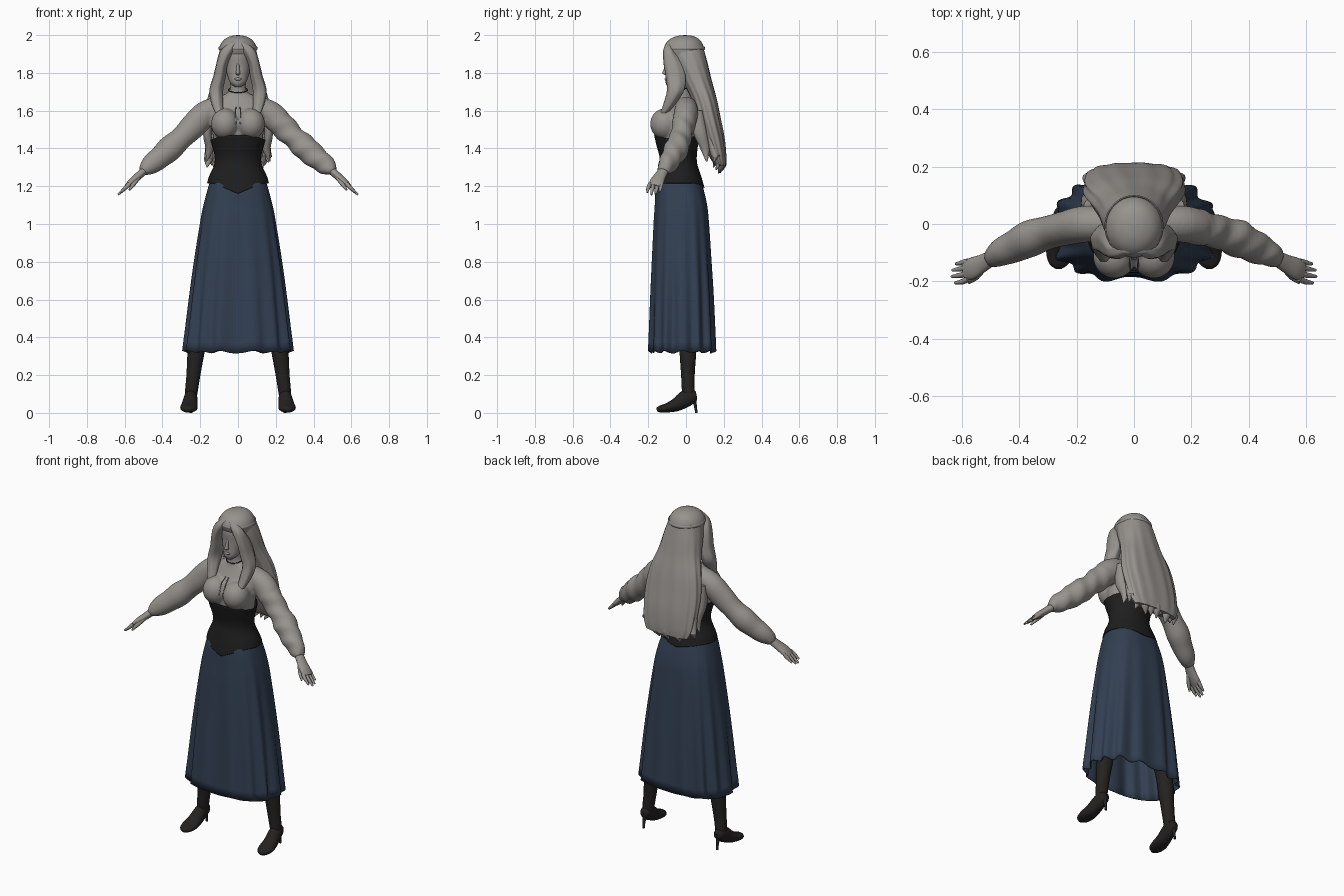
import bpy, bmesh, math, random
from mathutils import Vector

random.seed(4)
cube = bpy.data.objects.get("Cube")
if cube:
    bpy.data.objects.remove(cube, do_unlink=True)


def material(name, r, g, b):
    mat = bpy.data.materials.new(name)
    mat.use_nodes = True
    mat.diffuse_color = (r, g, b, 1)
    node = mat.node_tree.nodes["Principled BSDF"]
    node.inputs["Base Color"].default_value = (r, g, b, 1)
    node.inputs["Roughness"].default_value = .8
    return mat


grey = material("warm grey", .31, .29, .27)
navy = material("navy cloth", .032, .05, .085)
black = material("corset black", .013, .013, .013)
leather = material("boot leather", .017, .016, .015)


def smooth_rows(rows, steps):
    """Interpolate the rows with a Catmull-Rom spline."""
    rows = [Vector(r) for r in rows]
    out = []
    for i in range(len(rows) - 1):
        p, q = rows[i], rows[i + 1]
        before, after = rows[max(i - 1, 0)], rows[min(i + 2, len(rows) - 1)]
        m, k = (q - before) / 2, (after - p) / 2
        for s in range(steps):
            t = s / steps
            out.append(p + m * t + (3 * (q - p) - 2 * m - k) * t ** 2
                       + (2 * (p - q) + m + k) * t ** 3)
    return out + [rows[-1]]


def power(v, p):
    return math.copysign(abs(v) ** (2 / p), v)


def loft(bm, rows, ref=None, n=32, p=2, warp=None, steps=4, caps=True):
    """Skin rings (x, y, z, radius, radius); level rings unless ref is given."""
    rows = smooth_rows(rows, steps)
    centres = [Vector(r[:3]) for r in rows]
    rings = []
    for i, row in enumerate(rows):
        u, v = Vector((1, 0, 0)), Vector((0, 1, 0))
        if ref:
            t = (centres[min(i + 1, len(rows) - 1)] - centres[max(i - 1, 0)]).normalized()
            u = (Vector(ref) - t * t.dot(Vector(ref))).normalized()
            v = t.cross(u)
        ring = []
        for j in range(n):
            ang = math.tau * j / n
            off = u * row[3] * power(math.cos(ang), p) + v * row[4] * power(math.sin(ang), p)
            pos = centres[i] + off
            ring.append(bm.verts.new(warp(pos, centres[i], ang) if warp else pos))
        rings.append(ring)
    for a, b in zip(rings, rings[1:]):
        for j in range(n):
            k = (j + 1) % n
            bm.faces.new((a[j], a[k], b[k], b[j]))
    if caps:
        bm.faces.new(rings[0])
        bm.faces.new(rings[-1])


def ball(bm, centre, size):
    made = bmesh.ops.create_uvsphere(bm, u_segments=24, v_segments=16, radius=1)
    for v in made["verts"]:
        v.co = Vector(centre) + v.co * Vector(size)


def finish(bm, name, mat, mirror=False):
    bmesh.ops.recalc_face_normals(bm, faces=bm.faces)
    me = bpy.data.meshes.new(name)
    bm.to_mesh(me)
    bm.free()
    for poly in me.polygons:
        poly.use_smooth = True
    me.set_sharp_from_angle(angle=1.1)
    me.materials.append(mat)
    ob = bpy.data.objects.new(name, me)
    bpy.context.collection.objects.link(ob)
    if mirror:
        ob.modifiers.new("Mirror", "MIRROR").use_mirror_merge = False
    return ob


# Blouse, neck and puffed sleeves, blended into one skin
def wrinkle(pos, centre, ang):
    if centre.x > .22:
        return centre + (pos - centre) * (1 + .06 * math.sin(centre.x * 90 + 2 * ang))
    return pos


bm = bmesh.new()
loft(bm, [(0, -.045, 1.42, .125, .095), (0, -.045, 1.5, .138, .095), (0, -.035, 1.58, .142, .085),
          (0, -.02, 1.64, .13, .068), (0, -.018, 1.68, .085, .052),
          (0, -.025, 1.705, .045, .043), (0, -.03, 1.78, .04, .042)])
for s in (-1, 1):
    ball(bm, (s * .068, -.112, 1.53), (.075, .078, .082))
    arm = [(.09, 0, 1.63, .055, .05), (.17, 0, 1.585, .064, .068), (.24, -.015, 1.515, .06, .068),
           (.3, -.03, 1.455, .058, .06), (.36, -.05, 1.4, .064, .068), (.41, -.075, 1.355, .057, .06),
           (.455, -.095, 1.32, .05, .055), (.485, -.112, 1.295, .04, .042), (.505, -.12, 1.275, .03, .024)]
    loft(bm, [(s * r[0], *r[1:]) for r in arm], ref=(0, 1, 0),
         warp=lambda pos, c, ang: wrinkle(pos, Vector((abs(c.x), c.y, c.z)), ang)
         if s > 0 else mirrored(pos, c, ang))if s > 0 else loft(
        bm, [(-r[0], *r[1:]) for r in arm], ref=(0, 1, 0))
blouse = finish(bm, "blouse", grey)
remesh = blouse.modifiers.new("Blend", "REMESH")
remesh.mode = "VOXEL"
remesh.voxel_size = .008
remesh.use_smooth_shade = True
relax = blouse.modifiers.new("Relax", "SMOOTH")
relax.iterations = 4

# Blouse laces
bm = bmesh.new()
loft(bm, [(.01, -.105, 1.62, .003, .003), (.014, -.14, 1.59, .003, .003),
          (.012, -.165, 1.53, .003, .003)], n=8)
finish(bm, "blouse_lace", grey, mirror=True)

# Hands with fingers and thumb
bm = bmesh.new()
loft(bm, [(.49, -.115, 1.288, .026, .022), (.53, -.138, 1.252, .032, .02),
          (.565, -.155, 1.222, .038, .018), (.59, -.165, 1.2, .032, .011)], ref=(0, 1, 0), n=20)
for i in range(4):
    off = (i - 1.5) * .02
    reach = .05 - .012 * abs(i - 1.4)
    loft(bm, [(.575, -.16 + off, 1.212, .011, .012),
              (.575 + reach * .6, -.167 + off * 1.1, 1.21 - reach * .55, .01, .01),
              (.59 + reach, -.172 + off * 1.1, 1.2 - reach, .005, .005)], ref=(0, 1, 0), n=10)
loft(bm, [(.525, -.15, 1.25, .014, .014), (.55, -.183, 1.215, .012, .012),
          (.575, -.205, 1.18, .005, .005)], ref=(0, 1, 0), n=10)
finish(bm, "hand", grey, mirror=True)

# Head with nose, lips and brow
bm = bmesh.new()
loft(bm, [(0, -.075, 1.725, .015, .02), (0, -.062, 1.748, .042, .046), (0, -.046, 1.79, .057, .06),
          (0, -.036, 1.84, .067, .068), (0, -.03, 1.9, .07, .076), (0, -.02, 1.95, .05, .06)])
loft(bm, [(0, -.097, 1.85, .007, .008), (0, -.107, 1.815, .009, .013),
          (0, -.11, 1.797, .012, .015), (0, -.1, 1.787, .006, .006)], n=12)
ball(bm, (0, -.104, 1.767), (.018, .009, .008))
finish(bm, "head", grey)

# Necklace
bm = bmesh.new()
path = []
for i in range(33):
    a = math.tau * i / 32
    path.append((.05 * math.sin(a), -.026 - .05 * math.cos(a),
                 1.71 - .014 * math.cos(a), .0025, .0025))
loft(bm, path, ref=(0, 0, 1), n=6, steps=1, caps=False)
finish(bm, "necklace", black)

# Crown of the hair with its raised band
bm = bmesh.new()
loft(bm, [(0, -.005, 1.87, .09, .085), (0, -.01, 1.925, .099, .105), (0, -.01, 1.955, .09, .097),
          (0, -.008, 1.98, .068, .075), (0, -.006, 1.995, .037, .042), (0, -.005, 2, .004, .004)], n=48)
path = []
for i in range(49):
    a = math.tau * i / 48
    path.append((.099 * math.sin(a), -.008 - .105 * math.cos(a), 1.93, .009, .004))
loft(bm, path, ref=(0, 0, 1), n=8, steps=1, caps=False)
finish(bm, "hair_crown", grey)


# Long back hair with grooves and ragged ends
def groove(pos, centre, ang):
    depth = min(1, (1.95 - centre.z) * 3)
    return centre + (pos - centre) * (1 + .025 * depth * math.sin(13 * ang + 6 * centre.z))


bm = bmesh.new()
loft(bm, [(0, 0, 1.94, .09, .09), (0, .022, 1.86, .112, .09), (0, .058, 1.76, .13, .078),
          (0, .095, 1.66, .16, .068), (0, .12, 1.55, .175, .066), (0, .145, 1.45, .172, .06),
          (0, .168, 1.36, .162, .045), (0, .182, 1.31, .14, .03)], n=96, p=2.3, warp=groove)
for i in range(9):
    x = (i - 4) * .037
    y = .19 - 1.6 * x * x
    end = 1.25 + abs(x) * .35 + random.uniform(-.012, .03)
    loft(bm, [(x * .95, y - .02, 1.45, .028, .028), (x, y, 1.36, .03, .022),
              (x * 1.05, y + .005, end + .04, .024, .018),
              (x + random.uniform(-.02, .02), y - .01, end, .003, .003)], n=12)
finish(bm, "back_hair", grey)

# Front locks framing the face, and side locks behind the arms
bm = bmesh.new()
loft(bm, [(.018, -.085, 1.965, .018, .015), (.055, -.09, 1.92, .035, .03), (.084, -.07, 1.85, .03, .048),
          (.098, -.055, 1.78, .033, .052), (.115, -.055, 1.71, .036, .045),
          (.112, -.08, 1.65, .032, .035), (.1, -.115, 1.59, .022, .02), (.09, -.15, 1.55, .004, .004)],
     n=24, warp=lambda pos, c, ang: c + (pos - c) * (1 + .05 * math.sin(6 * ang)))
loft(bm, [(.15, .06, 1.6, .025, .03), (.163, .075, 1.48, .022, .035),
          (.15, .1, 1.4, .022, .025), (.168, .11, 1.33, .003, .004)], n=16)
finish(bm, "hair_lock", grey, mirror=True)


# Corset with pointed hem and curved top
def corset_shape(pos, centre, ang):
    low = max(0, min(1, (1.29 - centre.z) / .075))
    drop = .055 if pos.y < centre.y else .025
    pos.z -= low * drop * max(0, 1 - abs(pos.x) / .13)
    high = max(0, (centre.z - 1.4) / .06)
    pos.z += high * .012 * math.cos(2 * ang + math.pi)
    return pos


bm = bmesh.new()
loft(bm, [(0, -.035, 1.215, .158, .127), (0, -.037, 1.25, .148, .116), (0, -.04, 1.31, .121, .095),
          (0, -.042, 1.36, .118, .093), (0, -.047, 1.42, .132, .105), (0, -.05, 1.46, .141, .113)],
     n=64, warp=corset_shape, caps=False)
corset = finish(bm, "corset", black)
corset.modifiers.new("Thickness", "SOLIDIFY").thickness = .006


# Gathered skirt, open below
def folds(pos, centre, ang):
    amount = max(0, 1.2 - centre.z)
    wave = math.cos(14 * ang + .4 * math.sin(3 * ang)) + .35 * math.sin(9 * ang)
    pos = centre + (pos - centre) * (1 + .055 * amount * wave)
    if centre.z < .4:
        pos.z += .006 * wave
    return pos


bm = bmesh.new()
loft(bm, [(0, -.035, 1.25, .138, .106), (0, -.035, 1.2, .156, .124), (0, -.027, 1.1, .182, .139),
          (0, -.025, 1, .2, .147), (0, -.023, .8, .229, .157), (0, -.021, .6, .253, .166),
          (0, -.02, .323, .282, .175)], n=168, p=2.6, warp=folds, caps=False)
skirt = finish(bm, "skirt", navy)
skirt.modifiers.new("Thickness", "SOLIDIFY").thickness = .005

# Heeled boots
bm = bmesh.new()
loft(bm, [(.1, -.02, 1, .07, .075), (.155, 0, .65, .058, .06), (.205, .01, .42, .047, .047),
          (.222, .01, .32, .045, .044), (.236, .01, .2, .037, .036),
          (.246, .012, .12, .034, .034), (.249, .015, .075, .03, .033)], n=28)
loft(bm, [(.248, .055, .092, .022, .024), (.249, .035, .088, .032, .036), (.251, 0, .076, .036, .045),
          (.256, -.05, .044, .042, .036), (.26, -.1, .027, .046, .025),
          (.262, -.138, .02, .034, .018), (.262, -.155, .016, .012, .009)], ref=(1, 0, 0), n=28)
loft(bm, [(.249, .038, .09, .022, .02), (.249, .048, .045, .009, .009),
          (.249, .055, 0, .007, .007)], n=14)
finish(bm, "boot", leather, mirror=True)
